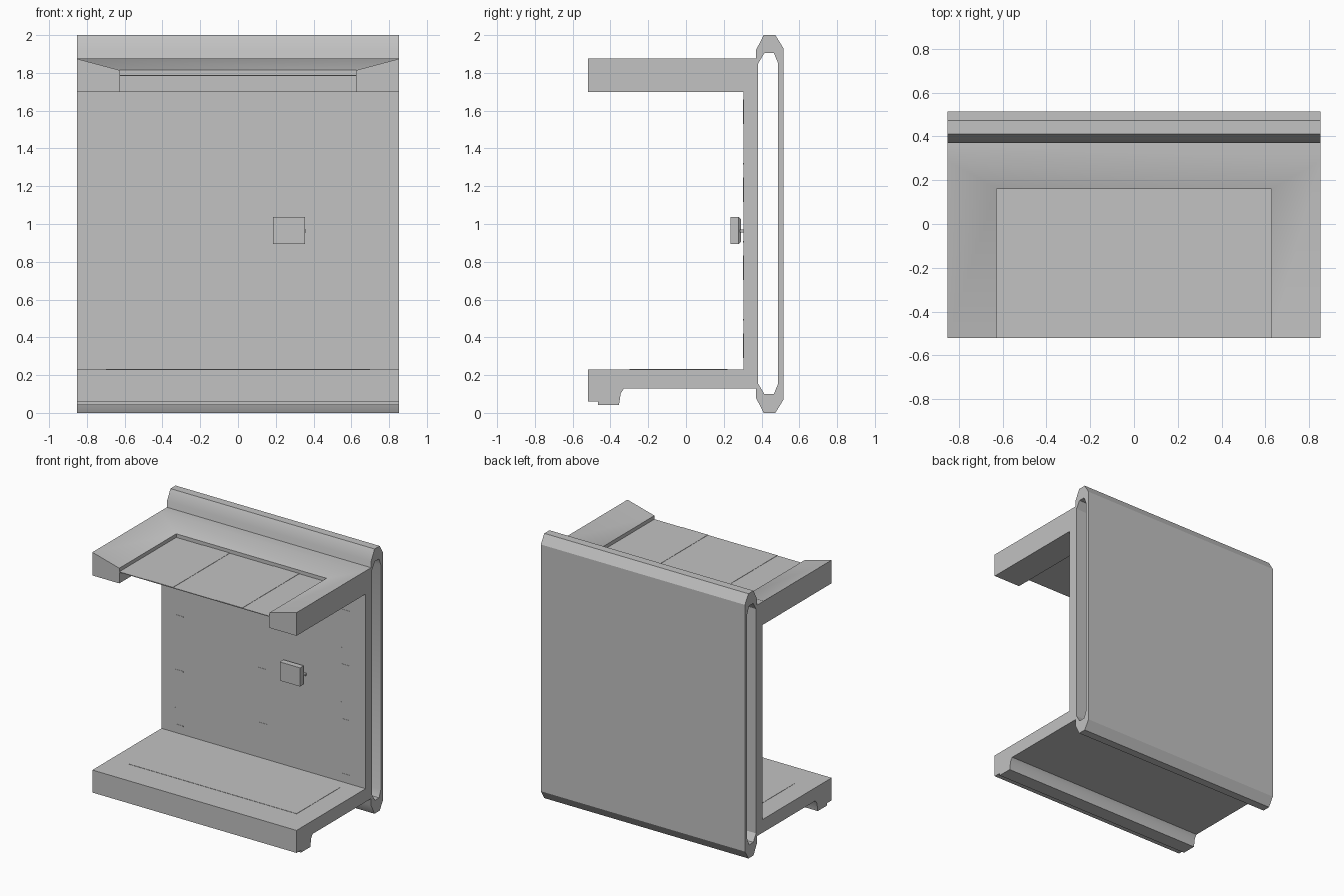
import bpy, bmesh, math

if "Cube" in bpy.data.objects:
    bpy.data.objects.remove(bpy.data.objects["Cube"], do_unlink=True)

GREY = bpy.data.materials.new("light grey")
GREY.use_nodes = True
TONE = (0.54, 0.54, 0.54, 1)
GREY.diffuse_color = TONE
GREY.node_tree.nodes["Principled BSDF"].inputs["Base Color"].default_value = TONE

HALF = 0.853     # half width of the whole unit
FRONT = -0.52    # front ends of both arms
WALL = 0.305     # front face of the wall


def finish(name, bm):
    """Turn a bmesh into a shaded object."""
    bmesh.ops.recalc_face_normals(bm, faces=bm.faces[:])
    mesh = bpy.data.meshes.new(name)
    bm.to_mesh(mesh)
    bm.free()
    mesh.materials.append(GREY)
    ob = bpy.data.objects.new(name, mesh)
    bpy.context.collection.objects.link(ob)
    bpy.ops.object.select_all(action='DESELECT')
    ob.select_set(True)
    bpy.context.view_layer.objects.active = ob
    bpy.ops.object.shade_smooth_by_angle(angle=math.radians(30))
    return ob


def extrude_profile(name, outline):
    """Extrude a closed (y, z) outline across the full width."""
    bm = bmesh.new()
    face = bm.faces.new([bm.verts.new((-HALF, y, z)) for y, z in outline])
    moved = bmesh.ops.extrude_face_region(bm, geom=[face])["geom"]
    bmesh.ops.translate(bm, vec=(2 * HALF, 0, 0),
                        verts=[v for v in moved if isinstance(v, bmesh.types.BMVert)])
    return finish(name, bm)


def box(name, x, y, z, bevel=0):
    """Box from (low, high) ranges, optionally bevelled."""
    bm = bmesh.new()
    bmesh.ops.create_cube(bm, size=1)
    for v in bm.verts:
        v.co = [r[0] if c < 0 else r[1] for c, r in zip(v.co, (x, y, z))]
    if bevel:
        edges = [e for e in bm.edges if all(v.co.y > sum(y) / 2 for v in e.verts)]
        bmesh.ops.bevel(bm, geom=edges, offset=bevel, segments=1, affect='EDGES')
    return finish(name, bm)


# Hollow back panel: outer and inner outlines bridged into a tube
outer = [(0.412, 0), (0.473, 0), (0.515, 0.068), (0.515, 1.932),
         (0.473, 2), (0.412, 2), (0.37, 1.92), (0.37, 0.08)]
inner = [(0.415, 0.1), (0.465, 0.1), (0.488, 0.155), (0.488, 1.85),
         (0.465, 1.905), (0.415, 1.905), (0.382, 1.85), (0.382, 0.155)]
bm = bmesh.new()
loops = [[bm.verts.new((x, y, z)) for y, z in ring]
         for x, ring in ((-HALF, outer), (HALF, outer), (HALF, inner), (-HALF, inner))]
for k in range(4):
    a, b = loops[k], loops[(k + 1) % 4]
    for i in range(8):
        j = (i + 1) % 8
        bm.faces.new((a[i], a[j], b[j], b[i]))
finish("back_panel", bm)

# Wall and floor in one L profile, with the stepped lip under the front
extrude_profile("wall_and_floor", [
    (FRONT, 0.23), (FRONT, 0.06), (-0.465, 0.06), (-0.465, 0.042),
    (-0.355, 0.042), (-0.345, 0.105), (-0.327, 0.13), (0.37, 0.13),
    (0.37, 1.7), (WALL, 1.7), (WALL, 0.23)])

# Top arm: U-shaped rim with a top that slopes down to the opening
section = [(HALF, 0.37, 1.7), (HALF, 0.37, 1.875), (HALF, 0.29, 1.875),
           (0.628, 0.16, 1.815), (0.628, 0.16, 1.7)]
bm = bmesh.new()
stations = [[bm.verts.new((side * x, y if back else FRONT, z)) for x, y, z in section]
            for side, back in ((-1, False), (-1, True), (1, True), (1, False))]
for a, b in zip(stations, stations[1:]):
    for i in range(5):
        j = (i + 1) % 5
        bm.faces.new((a[i], a[j], b[j], b[i]))
for end in (stations[0], stations[-1]):
    bm.faces.new(end)
bmesh.ops.remove_doubles(bm, verts=bm.verts[:], dist=0.0001)
bmesh.ops.dissolve_degenerate(bm, edges=bm.edges[:], dist=0.0001)
finish("top_rim", bm)

# Thin ceiling slats filling the opening, stepped very slightly at the seams
seams = [-0.628, -0.4, -0.18, 0.18, 0.4, 0.628]
for n, span in enumerate(zip(seams, seams[1:])):
    box(f"ceiling_slat_{n + 1}", span, (FRONT, 0.16),
        (1.783, 1.788 + 0.002 * (n % 2)))

# Floor mat
box("floor_mat", (-0.7, 0.7), (-0.3, 0.22), (0.228, 0.232))

# Small corner brackets on the wall
for row in range(4):
    z = 0.29 + 0.413 * row
    for side, x in (("right", -0.74), ("left", 0.65)):
        box(f"bracket_upright_{side}_{row + 1}", (x, x + 0.006),
            (WALL - 0.002, WALL + 0.002), (z, z + 0.13))
        box(f"bracket_foot_{side}_{row + 1}", (x, x + 0.07),
            (WALL - 0.002, WALL + 0.002), (z, z + 0.006))
    if row < 3:
        box(f"bracket_middle_{row + 1}", (-0.04, 0.03),
            (WALL - 0.002, WALL + 0.002), (z + 0.2, z + 0.206))

# Control box held off the wall by a small stud
box("control_box", (0.185, 0.354), (0.235, 0.291), (0.895, 1.036), bevel=0.012)
box("control_stud", (0.335, 0.36), (0.285, WALL), (0.955, 0.972))
